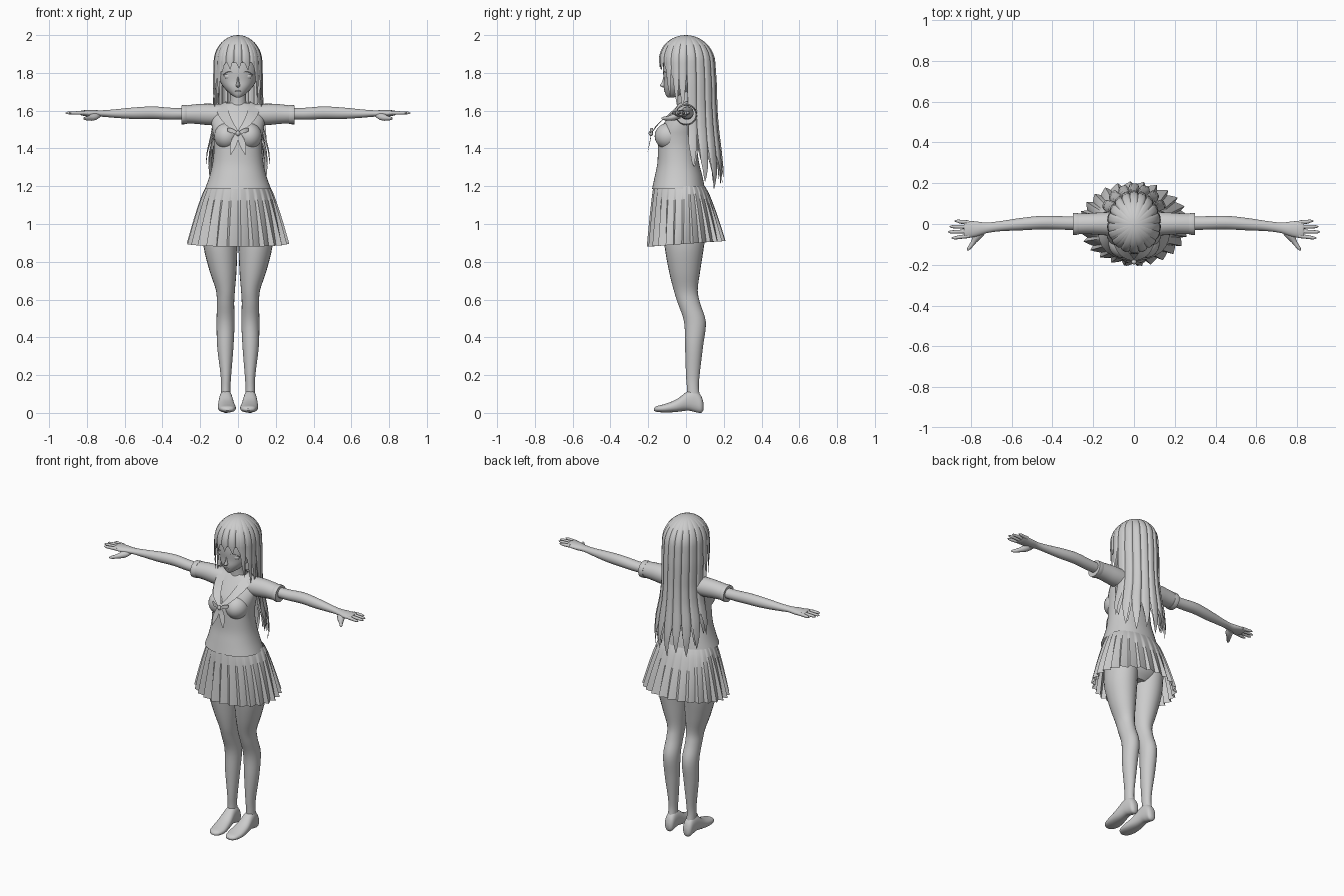
import bpy, bmesh, math
from math import sin, cos, pi, radians

def spline(keys, steps):
    """Smooth (Catmull-Rom) interpolation through tuples of numbers."""
    out, n = [], len(keys)
    for i in range(n - 1):
        a, b, c, d = keys[max(i - 1, 0)], keys[i], keys[i + 1], keys[min(i + 2, n - 1)]
        for k in range(steps):
            t = k / steps
            out.append(tuple(q + 0.5 * t * (r - p + t * (2*p - 5*q + 4*r - s + t * (3*(q - r) + s - p)))
                             for p, q, r, s in zip(a, b, c, d)))
    return out + [tuple(keys[-1])]

def grid(name, rows, closed=False, caps=False, mirror=False, angle=40):
    """Skin rows of points into a smooth-shaded object."""
    bm = bmesh.new()
    vs = [[bm.verts.new(p) for p in r] for r in rows]
    n = len(rows[0])
    for a, b in zip(vs, vs[1:]):
        for j in range(n if closed else n - 1):
            k = (j + 1) % n
            bm.faces.new((a[j], a[k], b[k], b[j]))
    if caps:
        bm.faces.new(vs[0][::-1])
        bm.faces.new(vs[-1])
    bmesh.ops.remove_doubles(bm, verts=bm.verts, dist=1e-5)
    bmesh.ops.recalc_face_normals(bm, faces=bm.faces)
    me = bpy.data.meshes.new(name)
    bm.to_mesh(me)
    bm.free()
    ob = bpy.data.objects.new(name, me)
    bpy.context.collection.objects.link(ob)
    bpy.ops.object.select_all(action='DESELECT')
    ob.select_set(True)
    bpy.context.view_layer.objects.active = ob
    bpy.ops.object.shade_smooth_by_angle(angle=radians(angle))
    if mirror:
        ob.modifiers.new("mirror", 'MIRROR').use_mirror_merge = False
    return ob

def loft(name, axis, keys, n=24, steps=4, power=2.0, caps=True, mirror=False):
    """Oval rings along an axis; key = (position, min a, max a, min b, max b)."""
    rows = []
    for s, a0, a1, b0, b1 in spline(keys, steps):
        ring = []
        for i in range(n):
            c, d = cos(2 * pi * i / n), sin(2 * pi * i / n)
            p = [(a0 + a1) / 2 + (a1 - a0) / 2 * math.copysign(abs(c) ** (2 / power), c),
                 (b0 + b1) / 2 + (b1 - b0) / 2 * math.copysign(abs(d) ** (2 / power), d)]
            p.insert(axis, s)
            ring.append(p)
        rows.append(ring)
    return grid(name, rows, True, caps, mirror)

def strip(name, keys, mirror=True):
    """Sheet between two edges; key = edge point A + edge point B."""
    rows = [[[k[i] + (k[i + 3] - k[i]) * f / 3 for i in range(3)] for f in range(4)]
            for k in spline(keys, 5)]
    return grid(name, rows, mirror=mirror)

def ball(name, pos, size, mirror=False):
    rows = [[(pos[0] + size[0] * sin(a) * cos(b), pos[1] + size[1] * sin(a) * sin(b), pos[2] + size[2] * cos(a))
             for b in (2 * pi * j / 24 for j in range(24))] for a in (pi * i / 14 for i in range(15))]
    return grid(name, rows, True, mirror=mirror)

# Legs, feet and hips
loft("leg", 2, [(.06, .038, .092, .005, .08), (.13, .04, .09, .005, .068), (.2, .036, .092, 0, .072),
                (.35, .024, .11, -.005, .09), (.48, .018, .113, -.01, .105), (.58, .02, .112, -.043, .075),
                (.65, .016, .117, -.065, .062), (.75, .008, .15, -.09, .075), (.88, .003, .182, -.113, .095),
                (1.0, .002, .185, -.12, .11)], mirror=True)
loft("foot", 1, [(-.17, .045, .065, .012, .024), (-.155, .022, .09, .006, .036), (-.11, .011, .104, .002, .048),
                 (-.05, .018, .106, .005, .072), (.01, .028, .1, .012, .115), (.05, .032, .096, .004, .12),
                 (.08, .036, .092, 0, .09), (.092, .05, .078, .015, .055)], power=2.3, mirror=True)
loft("hips", 2, [(.92, -.1, .1, -.07, .07), (.98, -.18, .18, -.12, .11), (1.08, -.17, .17, -.13, .1),
                 (1.2, -.14, .14, -.12, .08)])

# Pleated skirt
pleats, per = 26, 8
rows = []
for i in range(13):
    t = i / 12
    e = t ** .8
    row = []
    for j in range(pleats * per):
        a, u = 2 * pi * j / (pleats * per), (j % per) / per
        saw = u / .75 if u < .75 else (1 - u) / .25
        f = 1 - (.015 + .085 * t) * (1 - saw)
        c = cos(a)
        depth = .1 + .11 * e if c > 0 else .172 + .036 * e
        hem = .895 + .015 * c
        row.append(((.168 + .104 * e) * f * sin(a), depth * f * c, 1.2 + (hem - 1.2) * t))
    rows.append(row)
grid("skirt", rows, True, angle=35)

# Blouse
loft("blouse", 2, [(1.185, -.175, .175, -.18, .1), (1.25, -.152, .152, -.166, .088), (1.32, -.135, .135, -.152, .07),
                   (1.4, -.127, .127, -.148, .06), (1.46, -.13, .13, -.145, .062), (1.51, -.138, .138, -.13, .065),
                   (1.56, -.14, .14, -.098, .066), (1.61, -.12, .12, -.06, .06), (1.64, -.065, .065, -.035, .045)],
     n=40, power=2.2, caps=False)
ball("bust", (.06, -.092, 1.465), (.066, .074, .07), True)
loft("sleeve", 0, [(.08, -.06, .06, 1.52, 1.634), (.16, -.054, .057, 1.524, 1.637), (.22, -.05, .053, 1.53, 1.634),
                   (.29, -.05, .05, 1.534, 1.626)], mirror=True)
loft("sleeve_cuff", 0, [(.27, -.05, .052, 1.53, 1.63), (.285, -.054, .054, 1.528, 1.63),
                        (.3, -.053, .053, 1.528, 1.628)], mirror=True)

# Sailor collar and scarf
strip("collar", [(0, .06, 1.635, 0, .085, 1.5), (.05, .053, 1.642, .11, .08, 1.5),
                 (.064, 0, 1.648, .118, -.002, 1.622), (.055, -.06, 1.61, .105, -.085, 1.578),
                 (.032, -.125, 1.55, .065, -.155, 1.525), (0, -.172, 1.495, 0, -.185, 1.472)])
strip("scarf_tail", [(.0, -.185, 1.49, .008, -.185, 1.488), (.0, -.19, 1.45, .03, -.186, 1.455),
                     (.012, -.198, 1.41, .042, -.194, 1.415), (.038, -.206, 1.365, .04, -.206, 1.367)])
strip("scarf_bow", [(0, -.19, 1.486, 0, -.19, 1.476), (.03, -.19, 1.505, .035, -.19, 1.482),
                    (.055, -.175, 1.508, .055, -.177, 1.49)])
ball("scarf_knot", (0, -.186, 1.48), (.013, .012, .014))

# Arms, hands and fingers
loft("arm", 0, [(.24, -.03, .035, 1.555, 1.612), (.35, -.028, .038, 1.552, 1.615), (.45, -.026, .04, 1.556, 1.622),
                (.55, -.031, .03, 1.556, 1.617), (.65, -.035, .015, 1.562, 1.607), (.72, -.044, .007, 1.568, 1.602),
                (.77, -.06, .012, 1.566, 1.603), (.82, -.07, .016, 1.573, 1.602), (.835, -.066, .012, 1.578, 1.598)],
     mirror=True)
for name, tip, y0, y1 in (("little_finger", .88, .008, .014), ("ring_finger", .905, -.014, -.013),
                          ("middle_finger", .912, -.036, -.039), ("index_finger", .895, -.059, -.068)):
    rings = [(.81, y0, .01), (.85, (y0 + y1) / 2, .0095), (tip - .015, y1, .0075), (tip, y1, .002)]
    loft(name, 0, [(x, y - r, y + r, 1.588 - r, 1.588 + r) for x, y, r in rings], n=10, mirror=True)
loft("thumb", 1, [(-.13, .81, .818, 1.556, 1.562), (-.118, .797, .818, 1.55, 1.568), (-.09, .772, .802, 1.547, 1.573),
                  (-.06, .74, .79, 1.548, 1.585), (-.03, .725, .775, 1.56, 1.592)], n=12, mirror=True)

# Neck and head
loft("neck", 2, [(1.56, -.075, .075, -.06, .05), (1.62, -.05, .05, -.045, .045), (1.66, -.043, .043, -.045, .045),
                 (1.73, -.045, .045, -.05, .05)])
loft("head", 2, [(1.67, -.012, .012, -.098, -.065), (1.685, -.037, .037, -.108, -.01), (1.72, -.073, .073, -.117, .06),
                 (1.76, -.097, .097, -.117, .1), (1.82, -.108, .108, -.122, .125), (1.9, -.1, .1, -.112, .125),
                 (1.96, -.06, .06, -.065, .085), (1.975, -.02, .02, -.02, .03)], n=32, power=2.2)
loft("nose", 2, [(1.722, -.003, .003, -.119, -.11), (1.733, -.011, .011, -.139, -.1), (1.75, -.007, .007, -.128, -.1),
                 (1.78, -.004, .004, -.119, -.105)], n=12)
ball("eye", (.046, -.093, 1.782), (.027, .015, .017), True)
strip("eyelash", [(.016, -.117, 1.783, .016, -.119, 1.785), (.032, -.114, 1.799, .032, -.118, 1.804),
                  (.056, -.104, 1.8, .056, -.11, 1.806), (.076, -.088, 1.785, .08, -.092, 1.79)])
ball("mouth", (0, -.113, 1.704), (.016, .005, .003))

# Hair: shell from the crown down to pointed lock ends
# key = (height, half width, front depth, back depth)
hair_keys = [(1.86, .13, .143, .155), (1.75, .133, .138, .163), (1.6, .13, .11, .167), (1.5, .14, .08, .175),
             (1.38, .168, .06, .19), (1.28, .175, .05, .2), (1.17, .165, .04, .19)]

def hair_size(z):
    for a, b in zip(hair_keys, hair_keys[1:]):
        if z >= b[0]:
            t = (a[0] - z) / (a[0] - b[0])
            return [p + (q - p) * t for p, q in zip(a[1:], b[1:])]
    return hair_keys[-1][1:]

def hair(name, start, end, tips, depth, swell=1.0, ripple=.06, top=2.0, lean=0, mirror=False):
    """Angles in degrees, 0 = back, 180 = front; one tip height per lock."""
    per, cols = 8, []
    for j in range(len(tips) * per + 1):
        lock = min(j // per, len(tips) - 1)
        u = j / per - lock
        a = radians(start + (end - start) * j / (len(tips) * per))
        edge = abs(2 * u - 1 + lean * (1 - abs(2 * u - 1)))
        low = min(tips[lock] + depth * edge ** 1.3, 1.855)
        path = []
        if top > 1.9:
            path = [(1.86 + .14 * cos(p), sin(p)) for p in (pi / 2 * i / 10 for i in range(10))]
        z0 = min(top, 1.86)
        path += [(z0 + (low - z0) * i / 20, 1) for i in range(21)]
        col = []
        for z, f in path:
            w, front, back = hair_size(z)
            g = f * swell * (1 - ripple * f * abs(2 * u - 1) ** 4)
            col.append((w * g * sin(a), (back if cos(a) > 0 else front) * g * cos(a), z))
        cols.append(col)
    return grid(name, cols, mirror=mirror, angle=50)

hair("back_hair", -108, 108, [1.6, 1.3, 1.22, 1.18, 1.2, 1.17, 1.2, 1.18, 1.22, 1.3, 1.6], .19)
hair("back_hair_under_layer", -85, 85, [1.3, 1.24, 1.22, 1.23, 1.22, 1.23, 1.22, 1.24, 1.3], .14,
     swell=.93, top=1.8)
hair("bangs", 106, 254, [1.74, 1.80, 1.81, 1.82, 1.815, 1.80, 1.74], .07, swell=1.005, lean=.3)
hair("side_lock", 104, 140, [1.61, 1.66], .22, swell=1.02, mirror=True)
